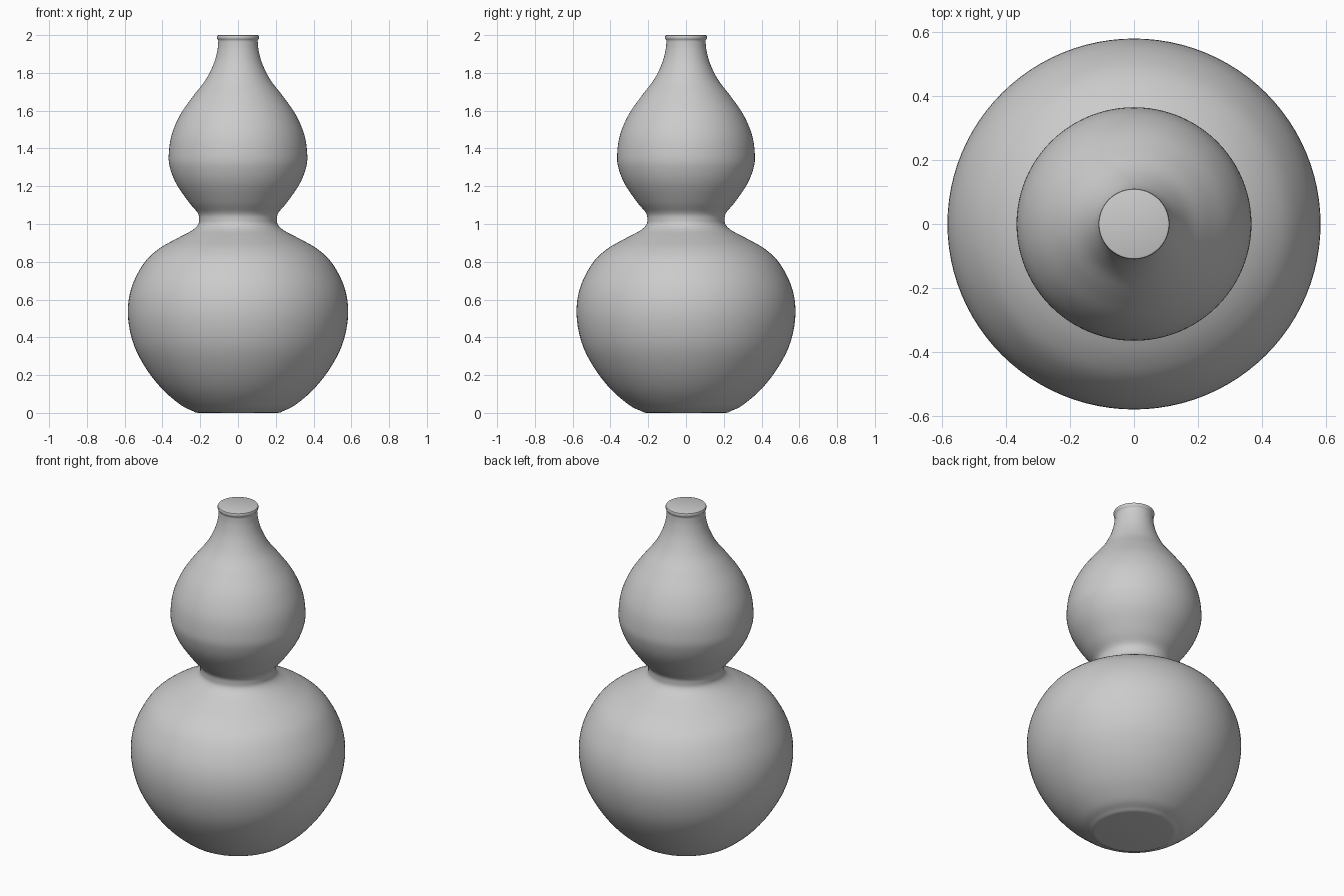
import bpy, bmesh, math
from mathutils import Vector

if "Cube" in bpy.data.objects:
    bpy.data.objects.remove(bpy.data.objects["Cube"])

SIDES = 96


def smooth_path(pts, steps=5):
    """Catmull-Rom curve through (radius, height) points."""
    p = [Vector(q) for q in pts]
    p = [2 * p[0] - p[1]] + p + [2 * p[-1] - p[-2]]
    out = []
    for a, b, c, d in zip(p, p[1:], p[2:], p[3:]):
        for i in range(steps):
            t = i / steps
            out.append(0.5 * (2 * b + (c - a) * t + (2 * a - 5 * b + 4 * c - d) * t * t
                              + (3 * b - a - 3 * c + d) * t ** 3))
    return out + [p[-2]]


def lathe(name, profile):
    """Closed solid of revolution with flat caps."""
    bm = bmesh.new()
    rings = []
    for r, z in profile:
        rings.append([bm.verts.new((r * math.cos(2 * math.pi * i / SIDES),
                                    0.994 * r * math.sin(2 * math.pi * i / SIDES), z))
                      for i in range(SIDES)])
    for lo, hi in zip(rings, rings[1:]):
        for i in range(SIDES):
            j = (i + 1) % SIDES
            bm.faces.new((lo[i], lo[j], hi[j], hi[i]))
    bm.faces.new(rings[0][::-1])
    bm.faces.new(rings[-1])
    mesh = bpy.data.meshes.new(name)
    bm.to_mesh(mesh)
    bm.free()
    ob = bpy.data.objects.new(name, mesh)
    bpy.context.collection.objects.link(ob)
    bpy.context.view_layer.objects.active = ob
    ob.select_set(True)
    bpy.ops.object.shade_smooth_by_angle(angle=math.radians(40))
    return ob


# Body: foot, lower bulb, waist band, upper bulb and neck
body = smooth_path([
    (0.235, 0.008), (0.30, 0.04), (0.40, 0.125), (0.49, 0.24), (0.555, 0.37),
    (0.583, 0.52), (0.565, 0.66), (0.50, 0.79), (0.42, 0.868), (0.32, 0.925),
    (0.245, 0.965), (0.212, 0.995), (0.206, 1.025), (0.214, 1.06), (0.26, 1.115),
    (0.325, 1.21), (0.358, 1.29), (0.367, 1.36), (0.352, 1.47), (0.305, 1.58),
    (0.235, 1.68), (0.17, 1.765), (0.128, 1.85), (0.109, 1.92), (0.104, 1.97)])

# Flat foot below, small raised lip and closed top above
foot = [Vector((0.21, 0)), Vector((0.225, 0.002))]
lip = [Vector(q) for q in ((0.106, 1.976), (0.110, 1.980), (0.111, 1.986),
                           (0.111, 1.993), (0.109, 1.998), (0.104, 2.0))]
lathe("gourd_vase", foot + body + lip)
